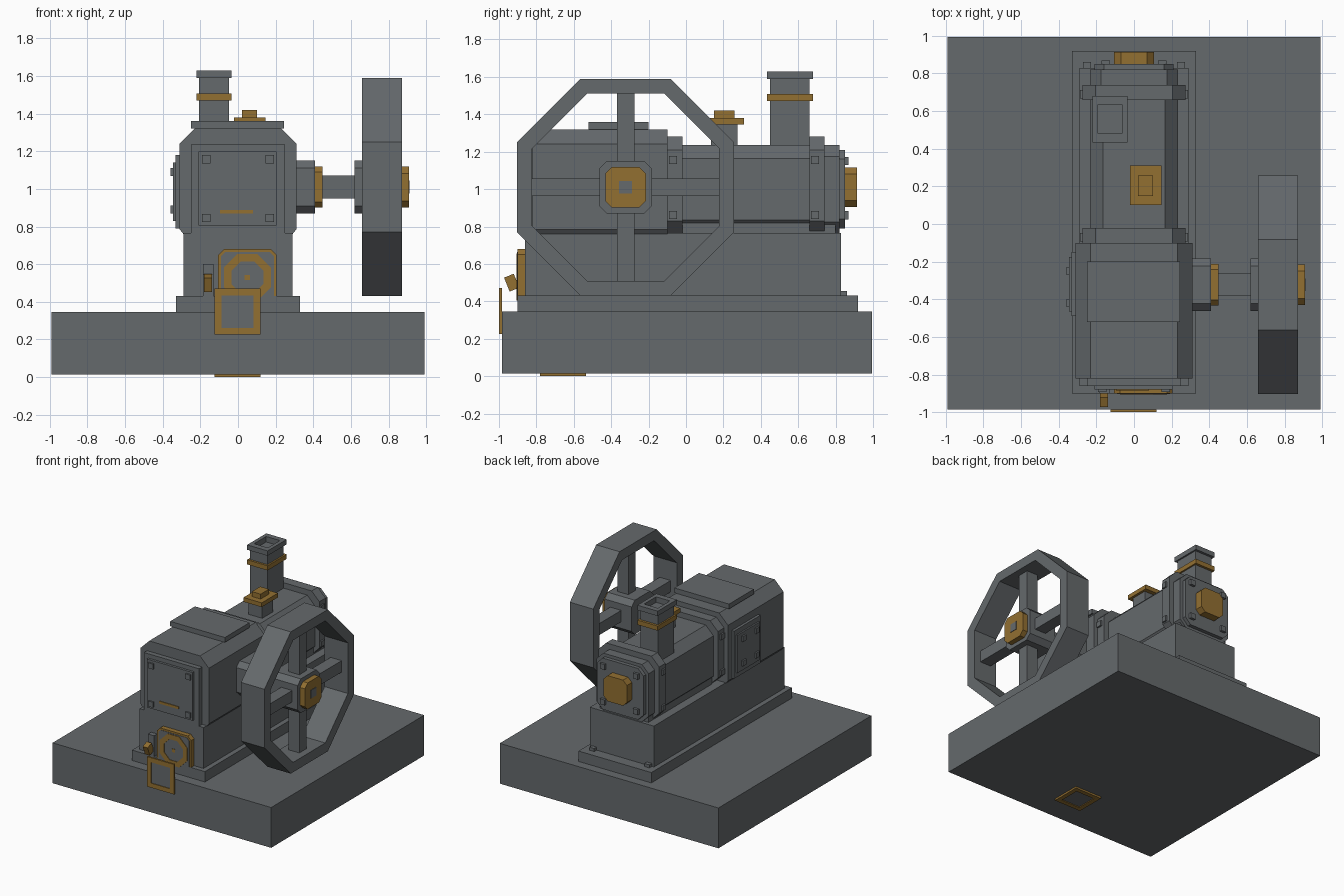
import bpy, bmesh, math
from mathutils import Vector

if "Cube" in bpy.data.objects:
    bpy.data.objects.remove(bpy.data.objects["Cube"])


def material(name, rgb):
    m = bpy.data.materials.new(name)
    m.use_nodes = True
    m.diffuse_color = (*rgb, 1)
    m.node_tree.nodes["Principled BSDF"].inputs["Base Color"].default_value = (*rgb, 1)
    return m


GREY = material("iron grey", (0.13, 0.142, 0.15))
BRASS = material("brass", (0.29, 0.16, 0.031))


def place(axis, u, v, w):
    return {"x": (w, u, v), "y": (u, w, v), "z": (u, v, w)}[axis]


def finish(name, bm, mat):
    bmesh.ops.recalc_face_normals(bm, faces=bm.faces)
    mesh = bpy.data.meshes.new(name)
    bm.to_mesh(mesh)
    bm.free()
    mesh.materials.append(mat)
    ob = bpy.data.objects.new(name, mesh)
    bpy.context.scene.collection.objects.link(ob)
    return ob


def octagon(u, v, hu, hv, cut):
    """Chamfered rectangle centred on u, v."""
    a, b = hu - cut, hv - cut
    return [(u + p, v + q) for p, q in ((a, -hv), (hu, -b), (hu, b), (a, hv),
                                        (-a, hv), (-hu, b), (-hu, -b), (-a, -hv))]


def rect(u0, u1, v0, v1):
    return [(u0, v0), (u1, v0), (u1, v1), (u0, v1)]


def prism(name, axis, outline, lo, hi, mat=GREY):
    bm = bmesh.new()
    ends = [[bm.verts.new(place(axis, u, v, w)) for u, v in outline] for w in (lo, hi)]
    for loop in ends:
        bm.faces.new(loop)
    for i in range(len(outline)):
        j = i - 1
        bm.faces.new((ends[0][j], ends[0][i], ends[1][i], ends[1][j]))
    return finish(name, bm, mat)


def ring(name, axis, outer, inner, lo, hi, mat=GREY):
    bm = bmesh.new()
    loops = [[bm.verts.new(place(axis, u, v, w)) for u, v in pts]
             for pts, w in ((outer, lo), (outer, hi), (inner, hi), (inner, lo))]
    for k in range(4):
        a, b = loops[k - 1], loops[k]
        for i in range(len(outer)):
            bm.faces.new((a[i - 1], a[i], b[i], b[i - 1]))
    return finish(name, bm, mat)


def box(name, x, y, z, mat=GREY):
    return prism(name, "z", rect(*x, *y), *z, mat)


def bolts(name, axis, us, vs, lo, hi, r=0.022):
    for u in us:
        for v in vs:
            prism(name, axis, rect(u - r, u + r, v - r, v + r), lo, hi)


# Base, plinth and pedestal
box("base_slab", (-0.99, 0.99), (-0.985, 0.995), (0.015, 0.345))
box("plinth", (-0.33, 0.33), (-0.9, 0.92), (0.345, 0.43))
box("pedestal", (-0.29, 0.29), (-0.86, 0.83), (0.43, 0.765))
bolts("foot_bolt", "z", (-0.25, 0.25), (0.84,), 0.43, 0.455)

# Crankcase, with its lid and front cover
case = [(-0.29, 0.76), (0.29, 0.76), (0.31, 0.785), (0.31, 1.24),
        (0.23, 1.32), (-0.23, 1.32), (-0.31, 1.24), (-0.31, 0.785)]
prism("crankcase", "y", case, -0.82, -0.1)
box("crankcase_lid", (-0.25, 0.245), (-0.52, -0.2), (1.32, 1.36))
box("front_cover", (-0.25, 0.25), (-0.86, -0.82), (0.765, 1.235))
box("front_cover_panel", (-0.21, 0.205), (-0.88, -0.86), (0.805, 1.2))
bolts("front_cover_bolt", "y", (-0.168, 0.168), (0.845, 1.158), -0.893, -0.88)
box("front_cover_slot", (-0.095, 0.08), (-0.885, -0.88), (0.868, 0.888), BRASS)

# Side inspection plate
prism("side_plate", "x", rect(-0.49, -0.15, 0.79, 1.18), -0.332, -0.31)
prism("side_plate_panel", "x", rect(-0.465, -0.175, 0.83, 1.14), -0.345, -0.332)
bolts("side_plate_bolt", "x", (-0.42, -0.25), (0.89, 1.09), -0.358, -0.345)

# Cylinder with a collar at each end
prism("cylinder", "y", octagon(0, 1, 0.235, 0.235, 0.07), -0.02, 0.66)
box("cylinder_saddle", (-0.22, 0.22), (-0.02, 0.8), (0.76, 0.82))
for name, y in (("front_collar", -0.1), ("rear_collar", 0.66)):
    prism(name, "y", octagon(0, 1.02, 0.275, 0.26, 0.07), y, y + 0.08)
    for side in (-1, 1):
        bolts(name + "_bolt", "x", (y + 0.03,), (0.862, 1.155),
              *sorted((side * 0.27, side * 0.288)))

# Cylinder head and rear cap
prism("cylinder_head", "y", octagon(0, 1, 0.235, 0.235, 0.06), 0.74, 0.82)
prism("head_cover", "y", octagon(0, 1, 0.21, 0.21, 0.05), 0.82, 0.85)
bolts("head_bolt", "y", (-0.15, 0.15), (0.86, 1.15), 0.85, 0.87)
prism("rear_cap", "y", octagon(0, 1.01, 0.105, 0.105, 0.035), 0.85, 0.915, BRASS)

# Exhaust stack with band and hollow rim
box("stack", (-0.208, -0.048), (0.45, 0.66), (1.2, 1.585))
for name, z, mat in (("stack_band", (1.47, 1.508), BRASS), ("stack_rim", (1.59, 1.63), GREY)):
    ring(name, "z", rect(-0.22, -0.035, 0.433, 0.68), rect(-0.19, -0.065, 0.48, 0.635), *z, mat)
ring("stack_lip", "z", rect(-0.208, -0.048, 0.45, 0.66),
     rect(-0.19, -0.065, 0.48, 0.635), 1.58, 1.6)

# Oil cup
box("oil_cup_stem", (0, 0.125), (0.135, 0.275), (1.22, 1.345))
box("oil_cup_plate", (-0.02, 0.145), (0.1, 0.31), (1.345, 1.38), BRASS)
box("oil_cup_lid", (0.02, 0.1), (0.15, 0.258), (1.38, 1.42), BRASS)

# Bearing and shaft
CY, CZ = -0.323, 1.01
for name, half, cut, lo, hi, mat in (
        ("bearing", 0.14, 0.04, 0.3, 0.41, GREY),
        ("bearing_ring", 0.11, 0.03, 0.41, 0.45, BRASS),
        ("shaft", 0.06, 0.0, 0.44, 0.67, GREY),
        ("wheel_hub", 0.14, 0.04, 0.62, 0.865, GREY),
        ("hub_cap", 0.108, 0.035, 0.865, 0.908, BRASS),
        ("shaft_end", 0.034, 0.0, 0.9, 0.912, GREY)):
    shape = (octagon(CY, CZ, half, half, cut) if cut
             else rect(CY - half, CY + half, CZ - half, CZ + half))
    prism(name, "x", shape, lo, hi, mat)

# Flywheel rim and spokes
ring("flywheel_rim", "x", octagon(CY, CZ, 0.58, 0.58, 0.34),
     octagon(CY, CZ, 0.5, 0.5, 0.293), 0.66, 0.872)
for name, hy, hz in (("upright_spoke", 0.047, 0.52), ("level_spoke", 0.52, 0.047)):
    prism(name, "x", rect(CY - hy, CY + hy, CZ - hz, CZ + hz), 0.715, 0.815)

# Front gauge: arched brass plate with grey face and brass ring
arch = [(-0.105, 0.43), (0.205, 0.43), (0.205, 0.65), (0.175, 0.68), (-0.075, 0.68), (-0.105, 0.65)]
face = [(-0.09, 0.43), (0.19, 0.43), (0.19, 0.643), (0.168, 0.665), (-0.068, 0.665), (-0.09, 0.643)]
prism("gauge_plate", "y", arch, -0.9, -0.86, BRASS)
prism("gauge_face", "y", face, -0.903, -0.899)
ring("gauge_ring", "y", octagon(0.05, 0.53, 0.125, 0.125, 0.073),
     octagon(0.05, 0.53, 0.085, 0.085, 0.05), -0.907, -0.902, BRASS)
box("gauge_pin", (0.035, 0.063), (-0.907, -0.902), (0.515, 0.542), BRASS)

# Lever
box("lever_post", (-0.185, -0.13), (-0.9, -0.86), (0.43, 0.6))
c, s = math.cos(math.radians(22)), math.sin(math.radians(22))
grip = [(-0.932 + u * c - v * s, 0.5 + u * s + v * c)
        for u, v in rect(-0.028, 0.028, -0.04, 0.04)]
prism("lever_grip", "x", grip, -0.182, -0.138, BRASS)

# Square brass frames on the front and underside of the base
for name, axis, v0, lo, hi, f0, f1 in (
        ("front_frame", "y", 0.225, -1.0, -0.985, -0.995, -0.986),
        ("underside_frame", "z", -0.78, 0.0, 0.015, 0.006, 0.014)):
    inner = rect(-0.087, 0.083, v0 + 0.037, v0 + 0.208)
    ring(name, axis, rect(-0.125, 0.12, v0, v0 + 0.245), inner, lo, hi, BRASS)
    prism(name + "_panel", axis, inner, f0, f1)
